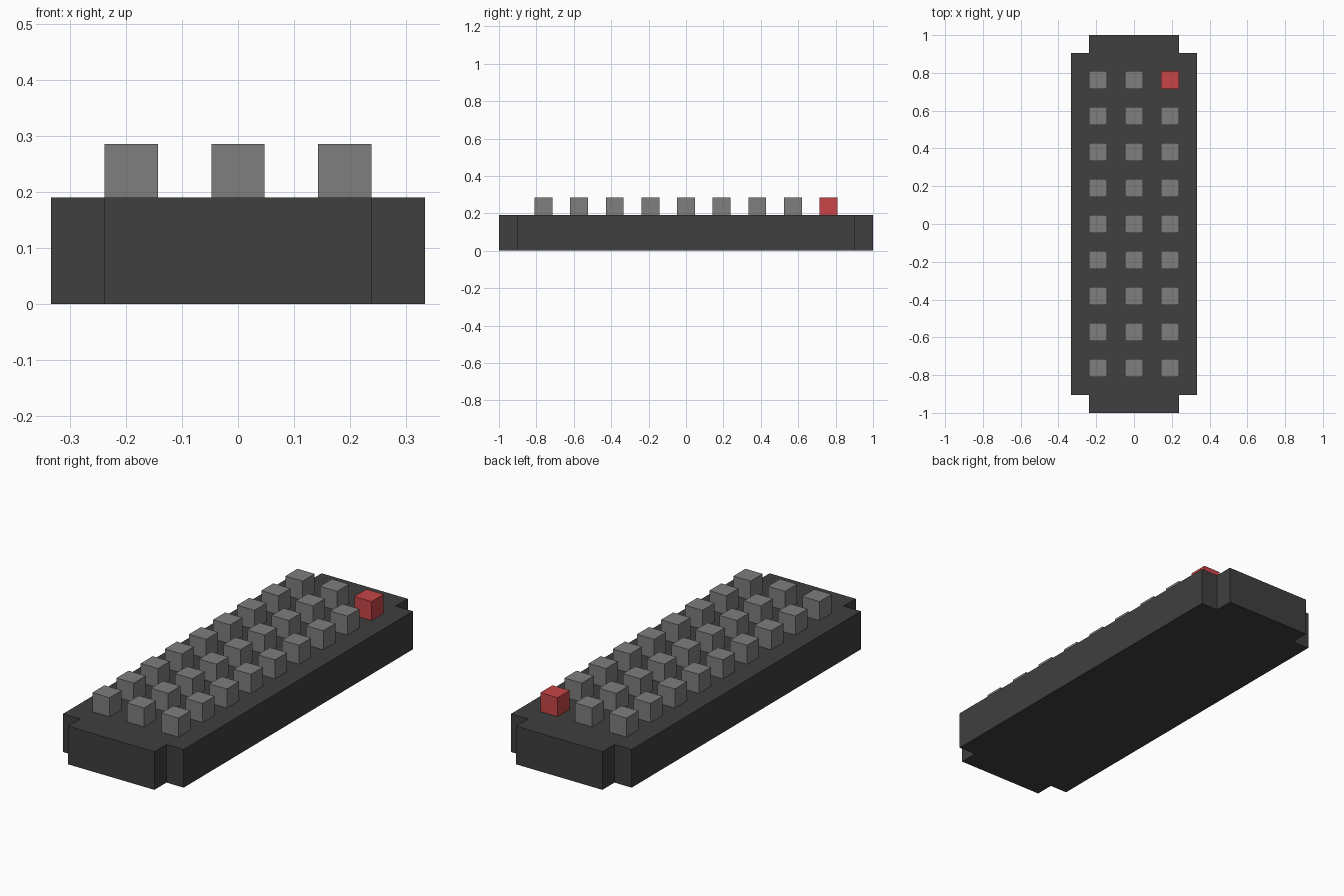
import bpy, bmesh

if "Cube" in bpy.data.objects:
    bpy.data.objects.remove(bpy.data.objects["Cube"])

U = 2 / 21  # one block of the model's grid


def material(name, rgb):
    m = bpy.data.materials.new(name)
    m.diffuse_color = (*rgb, 1)
    m.use_nodes = True
    m.node_tree.nodes["Principled BSDF"].inputs["Base Color"].default_value = m.diffuse_color
    return m


def add_object(name, bm, mat):
    bmesh.ops.recalc_face_normals(bm, faces=bm.faces)
    mesh = bpy.data.meshes.new(name)
    bm.to_mesh(mesh)
    bm.free()
    mesh.materials.append(mat)
    obj = bpy.data.objects.new(name, mesh)
    bpy.context.collection.objects.link(obj)
    return obj


dark = material("dark_casing", (0.05, 0.05, 0.05))
grey = material("grey_button", (0.21, 0.21, 0.21))
red = material("red_button", (0.58, 0.06, 0.065))

# Casing: slab with a square notch at each corner
quarter = [(3.5, 9.5), (2.5, 9.5), (2.5, 10.5)]
half = quarter + [(-x, y) for x, y in reversed(quarter)]
outline = half + [(-x, -y) for x, y in half]
bm = bmesh.new()
base = bm.faces.new([bm.verts.new((x * U, y * U, 0)) for x, y in outline])
top = bmesh.ops.extrude_face_region(bm, geom=[base], use_keep_orig=True)
bmesh.ops.translate(bm, vec=(0, 0, 2 * U),
                    verts=[v for v in top["geom"] if isinstance(v, bmesh.types.BMVert)])
add_object("casing", bm, dark)

# Buttons: 3 x 9 cubes, the back right one is the red power button
for row in range(9):
    for col in range(3):
        is_power = row == 8 and col == 2
        bm = bmesh.new()
        bmesh.ops.create_cube(bm, size=U)
        name = "power_button" if is_power else f"button_{row + 1}_{col + 1}"
        obj = add_object(name, bm, red if is_power else grey)
        obj.location = ((col - 1) * 2 * U, (row - 4) * 2 * U, 2.5 * U)
